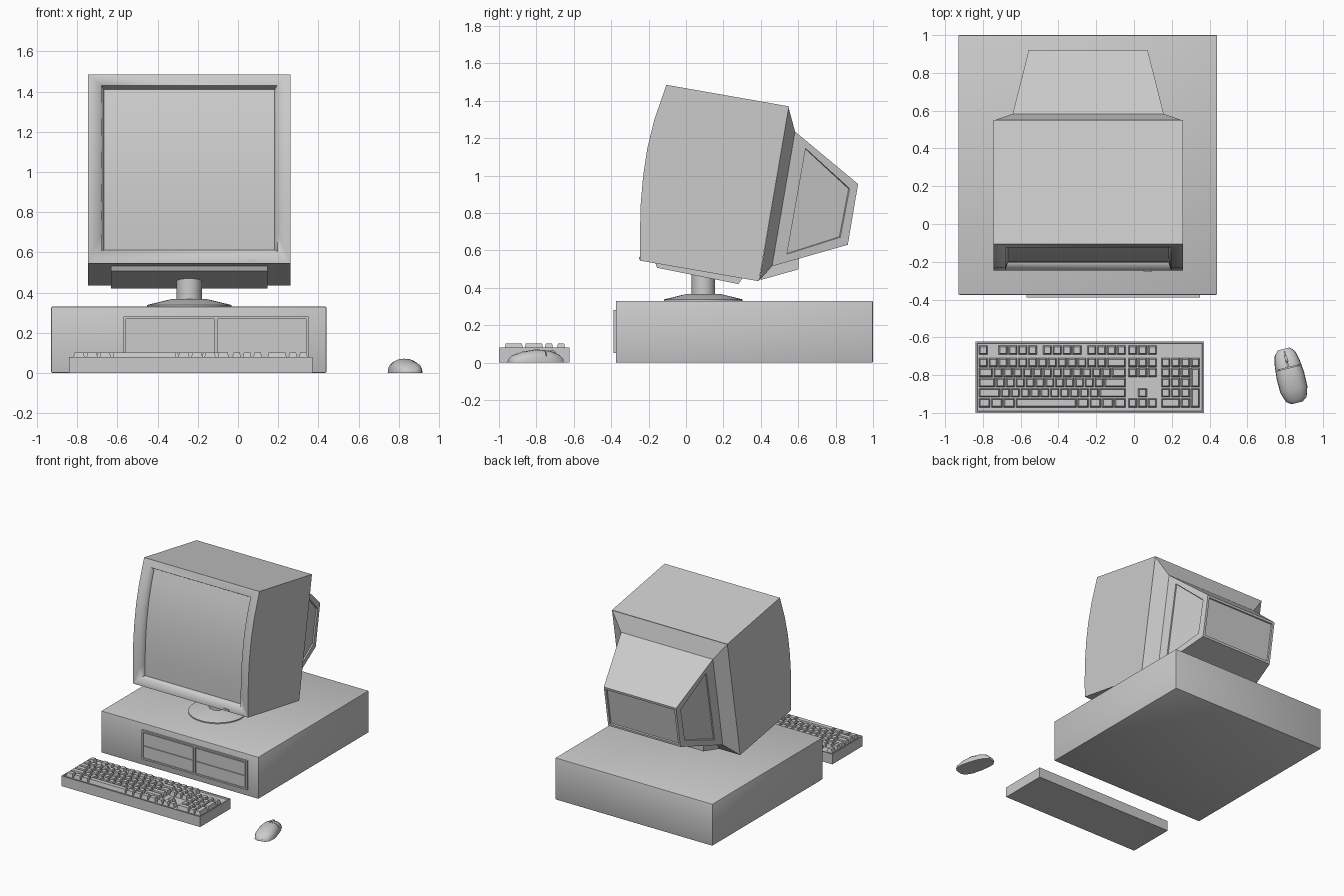
import bpy, bmesh
from math import cos, sin, pi, radians
from mathutils import Matrix, Vector

if "Cube" in bpy.data.objects:
    bpy.data.objects.remove(bpy.data.objects["Cube"])

CX = -0.2425   # centre line of monitor and case
CY = 0.093     # stand axis


def finish(name, bm, smooth=None):
    bmesh.ops.recalc_face_normals(bm, faces=bm.faces[:])
    me = bpy.data.meshes.new(name)
    bm.to_mesh(me)
    bm.free()
    ob = bpy.data.objects.new(name, me)
    bpy.context.collection.objects.link(ob)
    if smooth:
        bpy.ops.object.select_all(action='DESELECT')
        bpy.context.view_layer.objects.active = ob
        ob.select_set(True)
        bpy.ops.object.shade_smooth_by_angle(angle=radians(smooth))
    return ob


def loft_bm(rings):
    bm = bmesh.new()
    vs = [[bm.verts.new(p) for p in r] for r in rings]
    n = len(vs[0])
    for a, b in zip(vs, vs[1:]):
        for i in range(n):
            j = (i + 1) % n
            bm.faces.new((a[i], a[j], b[j], b[i]))
    bm.faces.new(vs[0])
    bm.faces.new(vs[-1])
    bmesh.ops.recalc_face_normals(bm, faces=bm.faces[:])
    return bm


def prism(profile, hw, cx=CX):
    """(y, z) profile extruded along x"""
    return loft_bm([[(cx + s * hw, y, z) for y, z in profile] for s in (-1, 1)])


def add_box(bm, x0, x1, y0, y1, z0, z1, taper=0.0):
    def ring(t, z):
        return [bm.verts.new(p) for p in ((x0 + t, y0 + t, z), (x1 - t, y0 + t, z),
                                          (x1 - t, y1 - t, z), (x0 + t, y1 - t, z))]
    a, b = ring(0, z0), ring(taper, z1)
    bm.faces.new(a[::-1])
    bm.faces.new(b)
    for i in range(4):
        j = (i + 1) % 4
        bm.faces.new((a[i], a[j], b[j], b[i]))


def box(name, *dims, bevel=0.0):
    bm = bmesh.new()
    add_box(bm, *dims)
    if bevel:
        bmesh.ops.bevel(bm, geom=bm.edges[:], offset=bevel, segments=2, profile=0.5, affect='EDGES')
    return finish(name, bm, 30 if bevel else None)


def cut(ob, cutter):
    m = ob.modifiers.new("cut", 'BOOLEAN')
    m.operation, m.solver, m.object = 'DIFFERENCE', 'EXACT', cutter
    cutter.hide_render = True
    cutter.hide_viewport = True


# Computer case
box("case", -0.93, 0.44, -0.375, 1.0, 0.0, 0.33, bevel=0.006)

# Drive panel: back plate, frame bars and four drive covers
px0, px1, pz0, pz1, mid = -0.57, 0.35, 0.05, 0.28, -0.11
box("drive_backplate", px0, px1, -0.379, -0.36, pz0, pz1)
bm = bmesh.new()
for x0, x1, z0, z1 in ((px0, px1, pz1 - 0.012, pz1), (px0, px1, pz0, pz0 + 0.012),
                       (px0, px0 + 0.012, pz0 + 0.012, pz1 - 0.012),
                       (px1 - 0.012, px1, pz0 + 0.012, pz1 - 0.012),
                       (mid - 0.008, mid + 0.008, pz0 + 0.012, pz1 - 0.012)):
    add_box(bm, x0, x1, -0.388, -0.376, z0, z1)
finish("drive_frame", bm)
for i, (x0, x1) in enumerate(((px0 + 0.018, mid - 0.014), (mid + 0.014, px1 - 0.018))):
    for j, (z0, z1) in enumerate(((0.068, 0.158), (0.17, 0.262))):
        box(f"drive_cover_{i}{j}", x0, x1, -0.386, -0.376, z0, z1)

# Monitor shell with curved front
front = [(-0.245, 0.545), (-0.246, 0.70), (-0.242, 0.85), (-0.229, 1.00),
         (-0.206, 1.15), (-0.169, 1.30), (-0.131, 1.41), (-0.105, 1.485)]
shell = finish("monitor_shell", prism(front + [(0.55, 1.37), (0.39, 0.435)], 0.5025), 25)


def front_y(z):
    for (ya, za), (yb, zb) in zip(front, front[1:]):
        if z <= zb:
            return ya + (yb - ya) * (z - za) / (zb - za)


# Screen recess with tapered walls
rings = []
steps = 10
for i in range(steps + 1):
    t = i / steps
    zb, zf = 0.612 + t * 0.798, 0.598 + t * 0.852
    yb, yf = front_y(zb) + 0.042, front_y(zf) - 0.04
    rings.append([(CX - 0.425, yb, zb), (CX + 0.425, yb, zb),
                  (CX + 0.45, yf, zf), (CX - 0.45, yf, zf)])
cut(shell, finish("screen_cutter", loft_bm(rings), 25))
box("power_button", 0.05, 0.095, -0.252, -0.23, 0.552, 0.564)

# Tapered rear housing with recessed side and back panels
secs = [((0.548, 1.365), (0.392, 0.438), 0.5), ((0.583, 1.235), (0.46, 0.515), 0.40),
        ((0.92, 0.955), (0.865, 0.63), 0.315)]
bm = loft_bm([[(CX - h, *a), (CX + h, *a), (CX + h, *b), (CX - h, *b)] for a, b, h in secs])
panel = [(0.64, 1.145), (0.875, 0.93), (0.825, 0.67), (0.54, 0.58)]
bm.normal_update()
sides = [f for f in bm.faces if abs(f.normal.x) > 0.5 and f.calc_center_median().y > 0.6]
back = [f for f in bm.faces if f.calc_center_median().y > 0.85]
for f in sides:
    n, p = f.normal.copy(), f.verts[0].co.copy()
    bmesh.ops.inset_individual(bm, faces=[f], thickness=0.02)
    for v in f.verts:
        y, z = min(panel, key=lambda q: (q[0] - v.co.y) ** 2 + (q[1] - v.co.z) ** 2)
        v.co = Vector((p.x - (n.y * (y - p.y) + n.z * (z - p.z)) / n.x, y, z))
bmesh.ops.inset_individual(bm, faces=back, thickness=0.025)
bm.normal_update()
bmesh.ops.inset_individual(bm, faces=sides + back, thickness=0.004, depth=-0.01)
finish("rear_housing", bm)
finish("rear_foot", prism([(0.40, 0.442), (0.60, 0.498), (0.604, 0.57), (0.45, 0.55)], 0.33))

# Stand: tilt plate, neck and round base
finish("tilt_plate", prism([(-0.165, 0.535), (-0.155, 0.507), (0.28, 0.42), (0.305, 0.455)], 0.39))


def disc(name, r0, r1, z0, z1):
    bm = bmesh.new()
    bmesh.ops.create_cone(bm, cap_ends=True, segments=32, radius1=r0, radius2=r1, depth=z1 - z0,
                          matrix=Matrix.Translation((CX, CY, (z0 + z1) / 2)))
    finish(name, bm, 30)


disc("stand_rim", 0.21, 0.21, 0.328, 0.338)
disc("stand_base", 0.21, 0.09, 0.338, 0.367)
disc("stand_neck", 0.0625, 0.0625, 0.36, 0.475)

# Keyboard body with sunken key bed
bm = bmesh.new()
add_box(bm, -0.84, 0.37, -1.0, -0.622, 0.0, 0.08)
bm.normal_update()
top = [f for f in bm.faces if f.normal.z > 0.9]
bmesh.ops.inset_individual(bm, faces=top, thickness=0.012)
bmesh.ops.inset_individual(bm, faces=top, thickness=0.003, depth=-0.01)
finish("keyboard_body", bm)

# Keys: rows of widths in key units, negative numbers are gaps
U, V = 0.0522, 0.0535
row_y = [-0.668, -0.733] + [-0.733 - V * i for i in range(1, 5)]
main = [[1, -1] + [1] * 4 + [-.5] + [1] * 4 + [-.5] + [1] * 4,
        [1] * 13 + [2], [1.5] + [1] * 12 + [1.5], [1.75] + [1] * 11 + [2.25],
        [2.25] + [1] * 10 + [2.75], [1.25] * 3 + [6.25] + [1.25] * 4]
nav = [[1] * 3, [1] * 3, [1] * 3, [], [-1, 1], [1] * 3]
pad = [[], [1] * 4, [1] * 3, [1] * 3, [1] * 3, [2, 1]]
bm = bmesh.new()


def key(x, w, y, h=1):
    add_box(bm, x + 0.003, x + w * U - 0.003, y - V / 2 + 0.003 - (h - 1) * V,
            y + V / 2 - 0.003, 0.069, 0.101, 0.007)


for x_start, block in ((-0.824, main), (-0.033, nav), (0.142, pad)):
    for y, row in zip(row_y, block):
        x = x_start
        for w in row:
            if w > 0:
                key(x, w, y)
            x += abs(w) * U
for r in (2, 4):
    key(0.142 + 3 * U, 1, row_y[r], 2)
finish("keys", bm)

# Mouse: lofted arches along its length
place = Matrix.Translation((0.828, -0.803, 0)) @ Matrix.Rotation(radians(14), 4, 'Z')
rings = []
for y, w, h in ((-0.148, 0.03, 0.018), (-0.13, 0.056, 0.038), (-0.075, 0.074, 0.058),
                (0, 0.075, 0.071), (0.07, 0.068, 0.064), (0.12, 0.056, 0.046), (0.146, 0.032, 0.022)):
    rings.append([place @ Vector((w * cos(a) * abs(cos(a)) ** -0.2 if abs(cos(a)) > 1e-6 else 0,
                                  y, h * abs(sin(a)) ** 0.85))
                  for a in [pi * i / 10 for i in range(11)]])
mouse = finish("mouse_body", loft_bm(rings), 40)

# Mouse button seams and wheel
for name, dims in (("seam_cutter_long", (-0.002, 0.002, 0.045, 0.2, 0.035, 0.1)),
                   ("seam_cutter_cross", (-0.1, 0.1, 0.041, 0.045, 0.035, 0.1))):
    c = box(name, *dims)
    c.matrix_world = place
    cut(mouse, c)
bm = bmesh.new()
bmesh.ops.create_cone(bm, cap_ends=True, segments=16, radius1=0.02, radius2=0.02, depth=0.014,
                      matrix=place @ Matrix.Translation((0, 0.09, 0.046)) @ Matrix.Rotation(pi / 2, 4, 'Y'))
finish("mouse_wheel", bm, 30)
